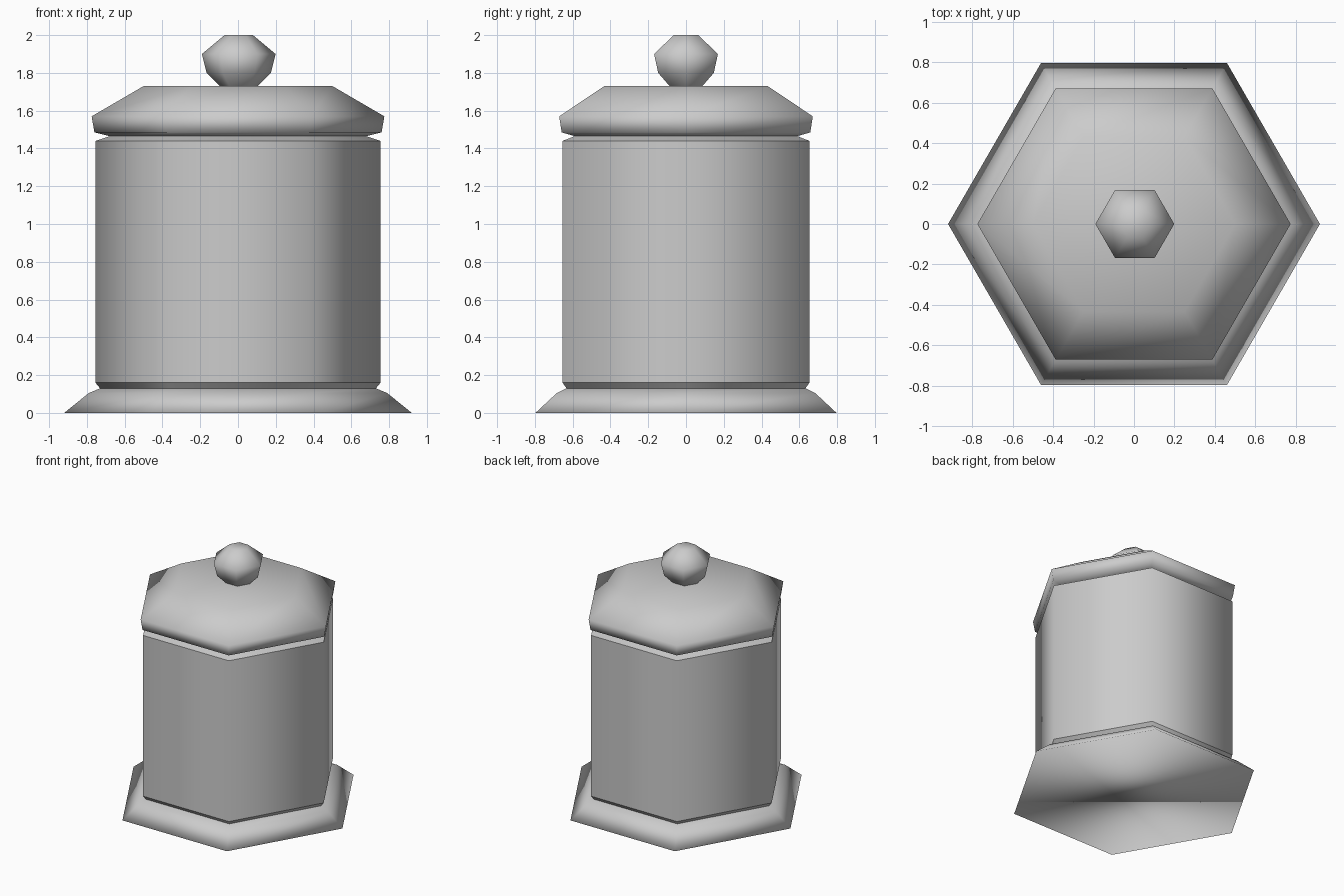
import bpy, bmesh, math

SIDES = 6

cube = bpy.data.objects.get("Cube")
if cube:
    bpy.data.objects.remove(cube, do_unlink=True)

grey = bpy.data.materials.new("plain grey")
grey.use_nodes = True
grey.diffuse_color = (0.6, 0.6, 0.6, 1)
grey.node_tree.nodes["Principled BSDF"].inputs["Base Color"].default_value = grey.diffuse_color


def hex_lathe(name, profile, cap_bottom=False, cap_top=False, x_offset=0.0):
    """Sweep a (radius, height) profile around z with six sides."""
    bm = bmesh.new()
    rings = []
    for r, z in profile:
        angles = [math.tau * i / SIDES for i in range(SIDES)]
        rings.append([bm.verts.new((x_offset + r * math.cos(a), r * math.sin(a), z))
                      for a in angles])
    for low, high in zip(rings, rings[1:]):
        for i in range(SIDES):
            j = (i + 1) % SIDES
            bm.faces.new((low[i], low[j], high[j], high[i]))
    if cap_bottom:
        bm.faces.new(rings[0][::-1])
    if cap_top:
        bm.faces.new(rings[-1])
    for face in bm.faces:
        face.smooth = True
    mesh = bpy.data.meshes.new(name)
    bm.to_mesh(mesh)
    bm.free()
    mesh.materials.append(grey)
    obj = bpy.data.objects.new(name, mesh)
    bpy.context.collection.objects.link(obj)
    return obj


# Flared foot with its flat underside
hex_lathe("base", [(0.92, 0), (0.79, 0.105), (0.73, 0.13), (0.6, 0.14)], cap_bottom=True)

# Straight container wall with bevelled rims
hex_lathe("body_lower_bevel", [(0.73, 0.13), (0.755, 0.16)])
hex_lathe("body", [(0.755, 0.16), (0.755, 1.44)])
hex_lathe("body_upper_bevel", [(0.755, 1.44), (0.68, 1.465)])

# Sloping lid with a flat top
hex_lathe("lid", [(0.68, 1.465), (0.76, 1.485), (0.775, 1.57), (0.5, 1.73)], cap_top=True)

# Faceted handle
hex_lathe("knob", [(0.1, 1.73), (0.17, 1.8), (0.195, 1.9), (0.075, 2.0)],
          cap_top=True, x_offset=0.004)
